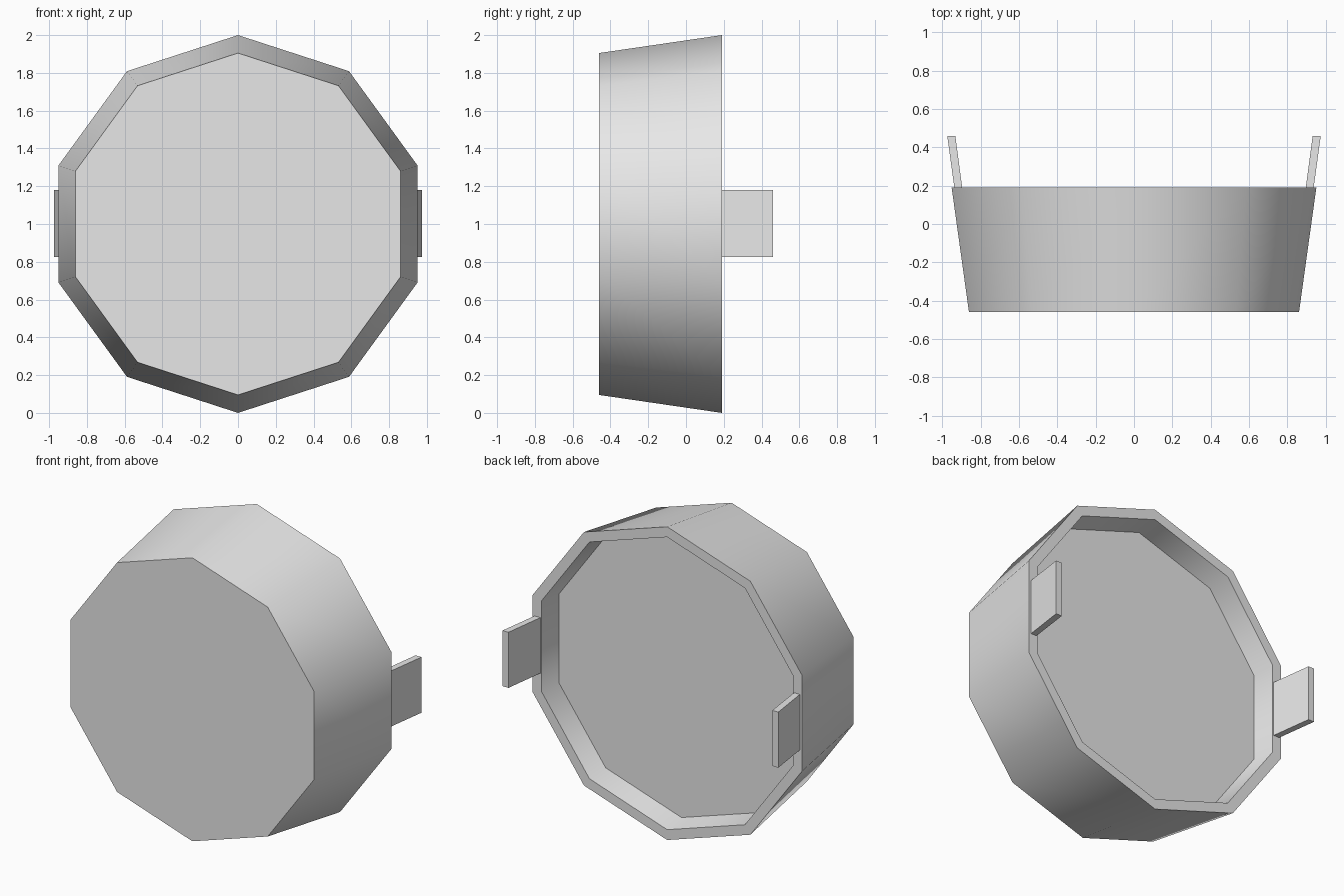
import bpy
import bmesh
from math import sin, cos, tau, radians

SIDES = 10
CENTRE_Z = 1.0

if "Cube" in bpy.data.objects:
    bpy.data.objects.remove(bpy.data.objects["Cube"], do_unlink=True)

grey = bpy.data.materials.new("light_grey")
grey.use_nodes = True
grey.diffuse_color = (0.8, 0.8, 0.8, 1)
grey.node_tree.nodes["Principled BSDF"].inputs["Base Color"].default_value = (0.8, 0.8, 0.8, 1)


def finish(bm, name):
    """Turn a bmesh into a named object with the shared material."""
    bmesh.ops.recalc_face_normals(bm, faces=bm.faces[:])
    mesh = bpy.data.meshes.new(name)
    bm.to_mesh(mesh)
    bm.free()
    mesh.materials.append(grey)
    obj = bpy.data.objects.new(name, mesh)
    bpy.context.collection.objects.link(obj)
    return obj


# Tub: tapered ten-sided shell with a shallow recess at the back
profile = [(0.905, -0.46), (1.0, 0.19), (0.934, 0.19), (0.912, 0.045)]  # radius, y
bm = bmesh.new()
rings = [[bm.verts.new((r * sin(tau * i / SIDES), y, CENTRE_Z + r * cos(tau * i / SIDES)))
          for i in range(SIDES)] for r, y in profile]
for a, b in zip(rings, rings[1:]):
    for i in range(SIDES):
        j = (i + 1) % SIDES
        bm.faces.new((a[i], a[j], b[j], b[i]))
bm.faces.new(rings[0])    # base disc
bm.faces.new(rings[-1])   # recess floor
tub = finish(bm, "tub")
bpy.ops.object.select_all(action="DESELECT")
tub.select_set(True)
bpy.context.view_layer.objects.active = tub
bpy.ops.object.shade_smooth_by_angle(angle=radians(45))

# Handles: slanted plates continuing the wall taper, one on each side
outline = [(0.896, 0.19), (0.937, 0.19), (0.974, 0.46), (0.932, 0.46)]  # x, y
for name, side in (("left_handle", 1), ("right_handle", -1)):
    bm = bmesh.new()
    low = bm.faces.new([bm.verts.new((side * x, y, 0.825)) for x, y in outline])
    top = bmesh.ops.extrude_face_region(bm, geom=[low], use_keep_orig=True)["geom"]
    bmesh.ops.translate(bm, vec=(0, 0, 0.355),
                        verts=[v for v in top if isinstance(v, bmesh.types.BMVert)])
    finish(bm, name)
